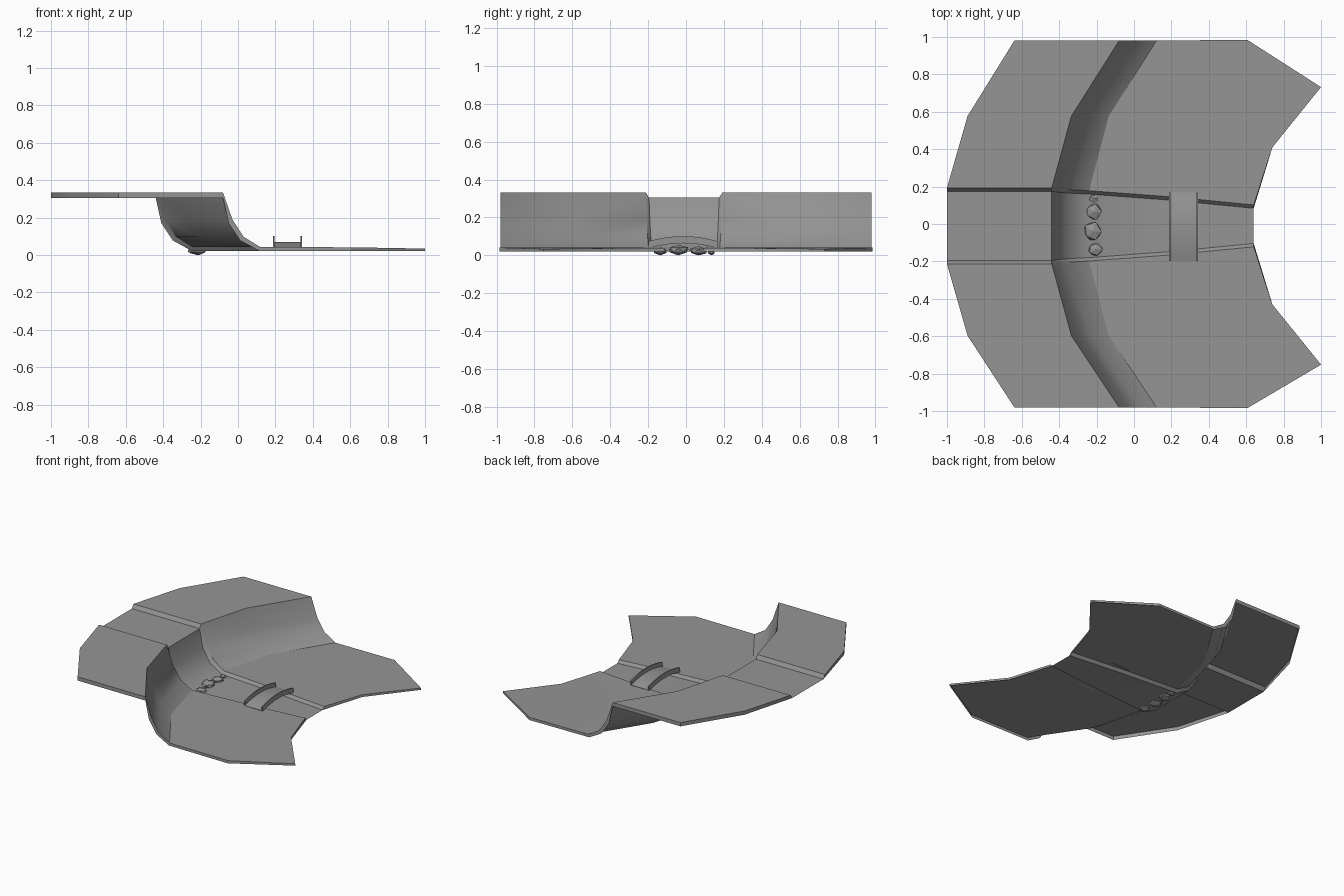
import bpy, bmesh, math, random
from mathutils import Vector

if "Cube" in bpy.data.objects:
    bpy.data.objects.remove(bpy.data.objects["Cube"])
random.seed(4)

# Row data along the stream: plateau back, four cliff points, lower ground, front end
Z = [.333, .333, .19, .097, .042, .041, .04]
DROP = [(0, -.028), (0, -.028), (-.02, -.02), (-.018, -.02), (-.005, -.021), (0, -.02), (0, -.02)]
CLIFF = [0, .05, .11, .20]

stone = bpy.data.materials.new("grey")
stone.diffuse_color = (.3, .3, .3, 1)
stone.use_nodes = True
stone.node_tree.nodes["Principled BSDF"].inputs["Base Color"].default_value = stone.diffuse_color


def column(back, top, base_y, mid, end):
    """One lengthwise line of (x, y) points: back edge, cliff, middle, front end."""
    pts = [back]
    for i, dx in enumerate(CLIFF):
        pts.append((top[0] + dx, top[1] + (base_y - top[1]) * i / 3))
    return pts + [mid, end]


RIM = column((-1, .203), (-.44, .203), .188, (.2, .155), (.64, .112))
MIDDLE = column((-.89, .587), (-.335, .587), .587, (.42, .52), (.74, .42))
OUTER = column((-.64, .98), (-.08, .98), .98, (.605, .985), (1, .742))


def place(p, z, side):
    shift = 0 if abs(p[1]) > .9 else -.01
    return Vector((p[0], side * p[1] + shift, z))


def mesh_object(name, bm, smooth=False):
    me = bpy.data.meshes.new(name)
    bm.to_mesh(me)
    bm.free()
    me.materials.append(stone)
    ob = bpy.data.objects.new(name, me)
    bpy.context.collection.objects.link(ob)
    if smooth:
        bpy.ops.object.select_all(action='DESELECT')
        ob.select_set(True)
        bpy.context.view_layer.objects.active = ob
        bpy.ops.object.shade_smooth_by_angle(angle=math.radians(30))
    return ob


def face_up(bm):
    """Make one connected sheet consistent, with its level faces pointing up."""
    bmesh.ops.recalc_face_normals(bm, faces=bm.faces[:])
    if sum(f.normal.z * f.calc_area() for f in bm.faces) < 0:
        bmesh.ops.reverse_faces(bm, faces=bm.faces[:])


def bridge_lines(bm, a, b):
    for i in range(len(a) - 1):
        bm.faces.new((a[i], a[i + 1], b[i + 1], b[i]))


# Terrain halves: top sheet, sloped stream bank and a short skirt around the rim
def bank(side, name):
    bm = bmesh.new()
    tops, lows = [], []
    for col, inset, lower in ((RIM, .018, 0), (MIDDLE, 0, .003), (OUTER, 0, .006)):
        top, low = [], []
        for i, p in enumerate(col):
            z = Z[i] - (lower if i == 6 else 0)
            top.append(bm.verts.new(place(p, z, side)))
            dx, dz = DROP[i]
            q = (p[0] + dx, p[1] - inset)
            low.append(bm.verts.new(place(q, max(z + dz, .02), side)))
        tops.append(top)
        lows.append(low)
    for a, b in zip(tops, tops[1:]):
        bridge_lines(bm, a, b)
    rim = tops[0] + [tops[1][-1]] + tops[2][::-1] + [tops[1][0], tops[0][0]]
    foot = lows[0] + [lows[1][-1]] + lows[2][::-1] + [lows[1][0], lows[0][0]]
    bridge_lines(bm, rim, foot)
    for v in [v for v in bm.verts if not v.link_faces]:
        bm.verts.remove(v)
    face_up(bm)
    mesh_object(name, bm, True)


bank(1, "right_bank")
bank(-1, "left_bank")

# Stream and waterfall sheet between the banks
bm = bmesh.new()
edges = []
for side in (-1, 1):
    edges.append([bm.verts.new(place((p[0] + DROP[i][0], p[1] - .018), Z[i] + DROP[i][1], side))
                  for i, p in enumerate(RIM)])
bridge_lines(bm, *edges)
face_up(bm)
mesh_object("stream", bm, True)


# Arched footbridge: every part is a strip swept along the same arc
def arch(name, x0, x1, low, high, steps=8):
    bm = bmesh.new()
    rings = []
    for i in range(steps + 1):
        t = -1 + 2 * i / steps
        y, z = .183 * t - .015, .07 - .027 * t * t
        rings.append([bm.verts.new((x, y, z + h))
                      for x, h in ((x0, low), (x1, low), (x1, high), (x0, high))])
    for a, b in zip(rings, rings[1:]):
        bridge_lines(bm, a + a[:1], b + b[:1])
    bm.faces.new(rings[0])
    bm.faces.new(rings[-1])
    bmesh.ops.recalc_face_normals(bm, faces=bm.faces[:])
    mesh_object(name, bm, True)


arch("bridge_deck", .195, .335, -.006, 0)
arch("bridge_rail_back", .187, .195, -.006, .031)
arch("bridge_rail_front", .335, .343, -.006, .031)

# Faceted rocks at the foot of the fall, each a jittered hull
for n, (x, y, sx, sy, h) in enumerate([(-.215, .135, .028, .022, .04), (-.215, .065, .045, .048, .05),
                                       (-.22, -.04, .053, .055, .058), (-.207, -.135, .042, .038, .046)]):
    bm = bmesh.new()
    bmesh.ops.create_icosphere(bm, subdivisions=1, radius=1)
    for v in bm.verts:
        v.co *= random.uniform(.85, 1.1)
        v.co = Vector((x + v.co.x * sx, y + v.co.y * sy, max(0, h * (v.co.z + 1) / 2)))
    low = min(v.co.z for v in bm.verts)
    bmesh.ops.translate(bm, verts=bm.verts[:], vec=(0, 0, -low))
    bmesh.ops.recalc_face_normals(bm, faces=bm.faces[:])
    mesh_object(f"rock_{n + 1}", bm)
